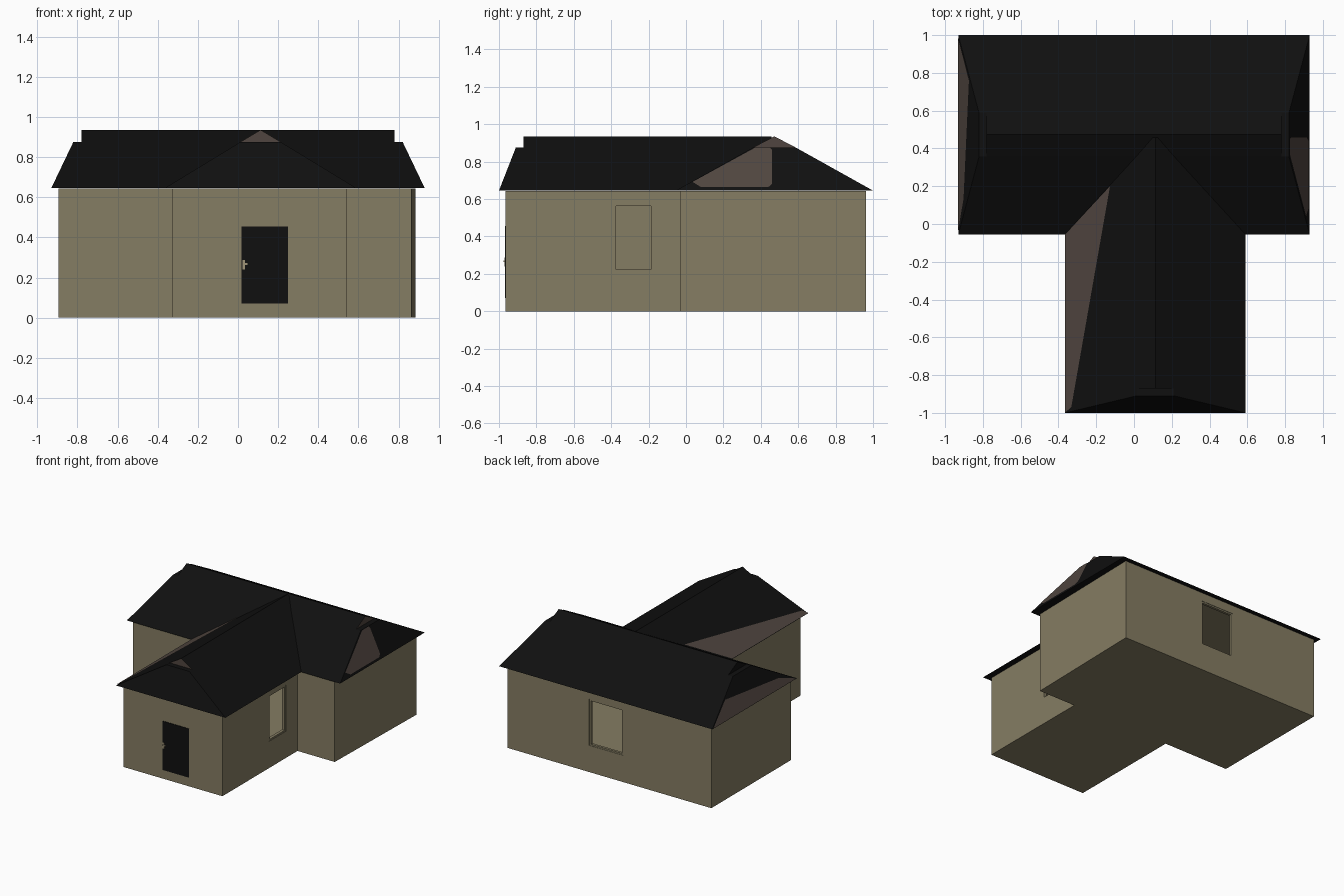
import bpy
import bmesh
from mathutils import Vector

cube = bpy.data.objects.get("Cube")
if cube:
    bpy.data.objects.remove(cube, do_unlink=True)


def material(name, rgb):
    m = bpy.data.materials.new(name)
    m.use_nodes = True
    m.diffuse_color = (*rgb, 1)
    m.node_tree.nodes["Principled BSDF"].inputs["Base Color"].default_value = (*rgb, 1)
    return m


TAN = material("tan wall", (0.235, 0.205, 0.125))
BLACK = material("black roof", (0.005, 0.005, 0.005))
BROWN = material("brown roof", (0.08, 0.06, 0.05))
BRASS = material("pale brass", (0.35, 0.30, 0.19))

EAVE, LEDGE, RIDGE = 0.645, 0.875, 0.935


def add_object(name, bm, *mats):
    mesh = bpy.data.meshes.new(name)
    bm.to_mesh(mesh)
    bm.free()
    for m in mats:
        mesh.materials.append(m)
    obj = bpy.data.objects.new(name, mesh)
    bpy.context.collection.objects.link(obj)
    return obj


def box(name, lo, hi, mat):
    lo, hi = Vector(lo), Vector(hi)
    bm = bmesh.new()
    bmesh.ops.create_cube(bm, size=1)
    for v in bm.verts:
        v.co = (lo + hi) / 2 + v.co * (hi - lo)
    return add_object(name, bm, mat)


def apply_modifier(obj, kind, **settings):
    mod = obj.modifiers.new(kind.lower(), kind)
    for key, value in settings.items():
        setattr(mod, key, value)
    bpy.context.view_layer.objects.active = obj
    bpy.ops.object.modifier_apply(modifier=mod.name)


def cut(obj, lo, hi):
    cutter = box("cutter", lo, hi, TAN)
    cutter.hide_render = True
    apply_modifier(obj, "BOOLEAN", operation="DIFFERENCE", solver="EXACT", object=cutter)
    bpy.data.objects.remove(cutter, do_unlink=True)


# Hollow T-shaped walls with floor and ceiling
plan = [(-0.895, 0.963), (-0.895, -0.03), (-0.325, -0.03), (-0.325, -0.965),
        (0.54, -0.965), (0.54, -0.03), (0.865, -0.03), (0.885, 0.963)]
bm = bmesh.new()
base = bm.faces.new([bm.verts.new((x, y, 0)) for x, y in plan])
top = bmesh.ops.extrude_face_region(bm, geom=[base])["geom"]
for v in top:
    if isinstance(v, bmesh.types.BMVert):
        v.co.z = EAVE - 0.002
bmesh.ops.recalc_face_normals(bm, faces=bm.faces)
walls = add_object("walls", bm, TAN)
apply_modifier(walls, "SOLIDIFY", thickness=0.03, offset=-1, use_even_offset=True)

# Window openings, each with a slim frame
windows = {
    "back_window": ((-0.125, 0.92, 0.21), (0.17, 0.98, 0.575), 1, 0.940, 0.960),
    "side_window": ((0.50, -0.385, 0.21), (0.56, -0.175, 0.575), 0, 0.515, 0.537),
}
for name, (lo, hi, axis, near, far) in windows.items():
    cut(walls, lo, hi)
    a, b = list(lo), list(hi)
    a[axis], b[axis] = near, far
    frame = box(name + "_frame", a, b, TAN)
    rim = 0.012
    inner_lo = [c + rim for c in lo]
    inner_hi = [c - rim for c in hi]
    inner_lo[axis], inner_hi[axis] = near - 0.02, far + 0.02
    cut(frame, inner_lo, inner_hi)


def gablet_roof(name, place, start, end, half, ledge_half, hips, brown_ends):
    """Roof along u with a hip topped by a small gable at each hipped end."""
    bm = bmesh.new()
    rows = []
    for u, sign, hip in ((start, 1, hips[0]), (end, -1, hips[1])):
        inset, gable = (0.11, 0.15) if hip is True else hip or (0, 0)
        rows.append([bm.verts.new(place(u + sign * d, v, z)) for d, v, z in (
            (0, -half, EAVE), (inset, -ledge_half, LEDGE), (gable, -ledge_half, LEDGE),
            (gable, 0, RIDGE),
            (gable, ledge_half, LEDGE), (inset, ledge_half, LEDGE), (0, half, EAVE))])
    a, b = rows
    # Long slopes, upper slopes and soffit
    bm.faces.new((a[0], b[0], b[1], b[2], a[2], a[1]))
    bm.faces.new((a[6], b[6], b[5], b[4], a[4], a[5]))
    bm.faces.new((a[2], b[2], b[3], a[3]))
    bm.faces.new((a[3], b[3], b[4], a[4]))
    bm.faces.new((a[0], a[6], b[6], b[0]))
    # Hip, ledge and gable at both ends
    for row, brown in zip(rows, brown_ends):
        bm.faces.new((row[0], row[1], row[5], row[6]))
        bm.faces.new((row[1], row[2], row[4], row[5]))
        bm.faces.new((row[2], row[3], row[4])).material_index = int(brown)
    bmesh.ops.recalc_face_normals(bm, faces=bm.faces)
    return add_object(name, bm, BLACK, BROWN)


MAIN_Y, WING_X = 0.4725, 0.1125
gablet_roof("main_roof", lambda u, v, z: (u, MAIN_Y + v, z),
            -0.93, 0.93, 0.5275, 0.115, (True, True), (False, True))
gablet_roof("wing_roof", lambda u, v, z: (WING_X + v, u, z),
            -1.0, 0.46, 0.4775, 0.1, ((0.09, 0.13), (0.001, 0.002)), (True, False))


# Brown areas lying on the roof slopes
def roof_patch(name, points):
    bm = bmesh.new()
    face = bm.faces.new([bm.verts.new(p) for p in points])
    face.normal_update()
    if face.normal.z < 0:
        face.normal_flip()
    shift = face.normal * 0.004
    for v in bm.verts:
        v.co += shift
    add_object(name, bm, BROWN)


def hip_x(z):
    return 0.93 - (z - EAVE) * 0.11 / (LEDGE - EAVE)


def wing_z(x):
    return EAVE + (x + 0.365) * (RIDGE - EAVE) / 0.4775


roof_patch("left_hip_patch", [(hip_x(z), y, z) for y, z in (
    (0.035, 0.69), (0.08, 0.662), (0.44, 0.662), (0.46, 0.68), (0.46, 0.86),
    (0.45, 0.873), (0.37, 0.873))])
roof_patch("right_hip_patch", [(-hip_x(z), y, z) for y, z in (
    (0.99, 0.647), (0.76, 0.77), (0.13, 0.71), (-0.045, 0.647))])
roof_patch("wing_slope_patch", [(x, y, wing_z(x)) for x, y in (
    (-0.363, -0.998), (-0.33, -0.97), (-0.125, 0.20), (-0.363, -0.055))])

# Front door with handle
box("front_door", (0.018, -0.969, 0.07), (0.25, -0.962, 0.455), BLACK)
box("handle_plate", (0.022, -0.971, 0.24), (0.036, -0.968, 0.288), BRASS)
box("handle_lever", (0.022, -0.976, 0.262), (0.048, -0.971, 0.272), BRASS)
